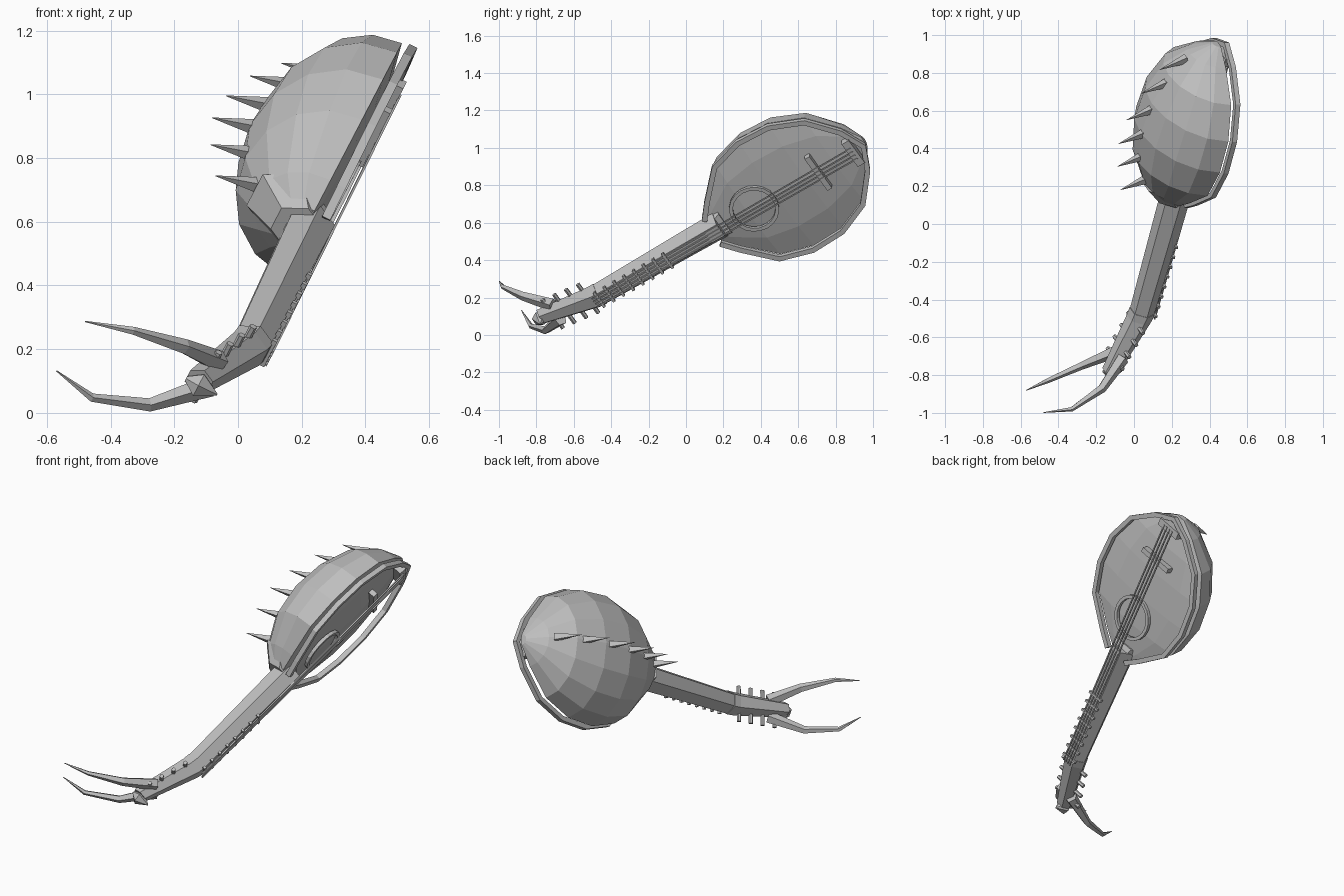
import bpy, bmesh, math
from mathutils import Vector, Matrix

cube = bpy.data.objects.get("Cube")
if cube:
    bpy.data.objects.remove(cube, do_unlink=True)

# One plain grey for everything
grey = bpy.data.materials.new("plain_grey")
grey.use_nodes = True
grey.diffuse_color = (0.52, 0.52, 0.52, 1)
grey.node_tree.nodes["Principled BSDF"].inputs["Base Color"].default_value = (0.52, 0.52, 0.52, 1)

# Instrument frame: X runs head to tail, Y across, Z out of the soundboard
along = Vector((0.25, 0.841, 0.48)).normalized()
out = Vector((0.887, 0, -0.461)).normalized()
across = out.cross(along).normalized()
FRAME = Matrix((along, across, out)).transposed().to_4x4()
FRAME.translation = (0.25, 0.15, 0.555)
WORLD = Matrix.Identity(4)


def finish(name, bm, matrix=FRAME):
    bmesh.ops.recalc_face_normals(bm, faces=bm.faces)
    bm.transform(matrix)
    mesh = bpy.data.meshes.new(name)
    bm.to_mesh(mesh)
    bm.free()
    mesh.materials.append(grey)
    obj = bpy.data.objects.new(name, mesh)
    bpy.context.collection.objects.link(obj)
    return obj


def loft(name, rings, matrix=FRAME, closed=False):
    bm = bmesh.new()
    loops = [[bm.verts.new(p) for p in ring] for ring in rings]
    n = len(loops[0])
    pairs = list(zip(loops, loops[1:]))
    if closed:
        pairs.append((loops[-1], loops[0]))
    for a, b in pairs:
        for i in range(n):
            j = (i + 1) % n
            bm.faces.new((a[i], a[j], b[j], b[i]))
    if not closed:
        bm.faces.new(loops[0])
        bm.faces.new(loops[-1])
    return finish(name, bm, matrix)


def tube(name, points, radii, sides=4, matrix=FRAME, ref=(0, 0, 1), closed=False):
    pts = [Vector(p) for p in points]
    n = len(pts)
    rings = []
    for i, p in enumerate(pts):
        if closed:
            t = pts[(i + 1) % n] - pts[i - 1]
        else:
            t = pts[min(i + 1, n - 1)] - pts[max(i - 1, 0)]
        side = t.cross(Vector(ref)).normalized()
        up = side.cross(t).normalized()
        ring = []
        for k in range(sides):
            a = 2 * math.pi * (k + 0.5) / sides
            ring.append(p + radii[i] * (side * math.cos(a) + up * math.sin(a)))
        rings.append(ring)
    return loft(name, rings, matrix, closed)


def box(name, centre, size):
    bm = bmesh.new()
    bmesh.ops.create_cube(bm, size=1)
    bm.transform(Matrix.Translation(centre) @ Matrix.Diagonal((*size, 1)))
    return finish(name, bm)


# Bowl: half-elliptical ribs with a gently domed soundboard; station, half width, depth
stations = [(-0.01, 0.085, 0.10), (0.06, 0.17, 0.185), (0.21, 0.327, 0.27),
            (0.39, 0.38, 0.305), (0.58, 0.372, 0.295), (0.76, 0.295, 0.245),
            (0.89, 0.14, 0.15), (0.955, 0.03, 0.035)]
RIBS = 8
rings = []
for u, w, d in stations:
    back = [math.pi * k / RIBS for k in range(RIBS + 1)]
    ring = [(u, w * math.cos(a), -0.045 - d * math.sin(a)) for a in back]
    dome = 0.11 * w
    ring += [(u, w * s, -0.045 + dome * (1 - s * s)) for s in (-0.6, 0, 0.6)]
    rings.append(ring)
loft("bowl", rings)

# Thin rim standing clear of the bowl, open where the neck enters
half = [(u, w - 0.006) for u, w, d in stations[:-1]]
outline = half + [(0.95, 0)] + [(u, -w) for u, w in reversed(half)]
tube("rim", [(u, v, 0.0 - 0.03 * v) for u, v in outline], [0.02] * len(outline))

# Sound hole ring
circle = [2 * math.pi * k / 20 for k in range(20)]
tube("sound_hole_ring", [(0.255 + 0.124 * math.cos(a), 0.124 * math.sin(a), 0.004) for a in circle],
     [0.014] * 20, closed=True)

# Bridge and tailpiece
box("bridge", (0.663, 0, 0.005), (0.03, 0.225, 0.04))
box("tailpiece", (0.885, 0, 0.0), (0.045, 0.16, 0.05))


# Neck, collar and head are six-sided, with a flat face to the front
def hexagon(u, radius, n, v=0):
    angles = [math.pi * k / 3 for k in range(6)]
    return [(u, v + radius * math.cos(a), n + radius * math.sin(a)) for a in angles]


loft("neck", [hexagon(-0.75, 0.066, -0.028), hexagon(0.04, 0.08, -0.037)])
loft("collar", [hexagon(-0.02, 0.088, -0.065), hexagon(0.07, 0.13, -0.13)])
loft("head", [hexagon(-0.725, 0.07, -0.028), hexagon(-0.77, 0.068, -0.034),
              hexagon(-1.09, 0.046, -0.12, 0.015)])

# Frets and strings
for i in range(8):
    box(f"fret_{i + 1}", (-0.73 + i * 0.062, 0, 0.033), (0.014, 0.105, 0.016))
for i in range(4):
    v = (i - 1.5) * 0.018
    tube(f"string_{i + 1}", [(-0.76, v, 0.043), (0.89, v * 1.3, 0.026)], [0.005] * 2)

# Tuning pegs through the head
for i in range(4):
    u = -0.80 - i * 0.075
    n = -0.04 - (-0.77 - u) * 0.26
    tube(f"tuning_peg_{i + 1}", [(u, -0.1, n), (u, 0.105, n)], [0.012] * 2, 6)

# Pointed knob at the head end
tube("head_knob", [(-1.10, 0.01, -0.16), (-1.10, 0.01, -0.115), (-1.10, 0.01, -0.05)],
     [0.008, 0.044, 0.003], 6, ref=(0, 1, 0))

# Curved claws growing from the head
tube("upper_claw", [(-0.06, -0.71, 0.16), (-0.17, -0.87, 0.208), (-0.33, -0.98, 0.258), (-0.48, -0.998, 0.287)],
     [0.036, 0.025, 0.013, 0.002], 5, WORLD)
tube("lower_claw", [(-0.09, -0.67, 0.085), (-0.28, -0.75, 0.025), (-0.46, -0.83, 0.048), (-0.57, -0.88, 0.132)],
     [0.036, 0.022, 0.014, 0.002], 5, WORLD)

# Row of spikes down the back; tip station and height
tips = [(0.037, -0.372), (0.184, -0.431), (0.327, -0.465), (0.477, -0.459), (0.643, -0.421), (0.793, -0.352)]
for i, (u, n) in enumerate(tips):
    tube(f"back_spike_{i + 1}", [(u + 0.07, 0, n + 0.14), (u, 0, n)], [0.027, 0.001], 4, ref=(0, 1, 0))
